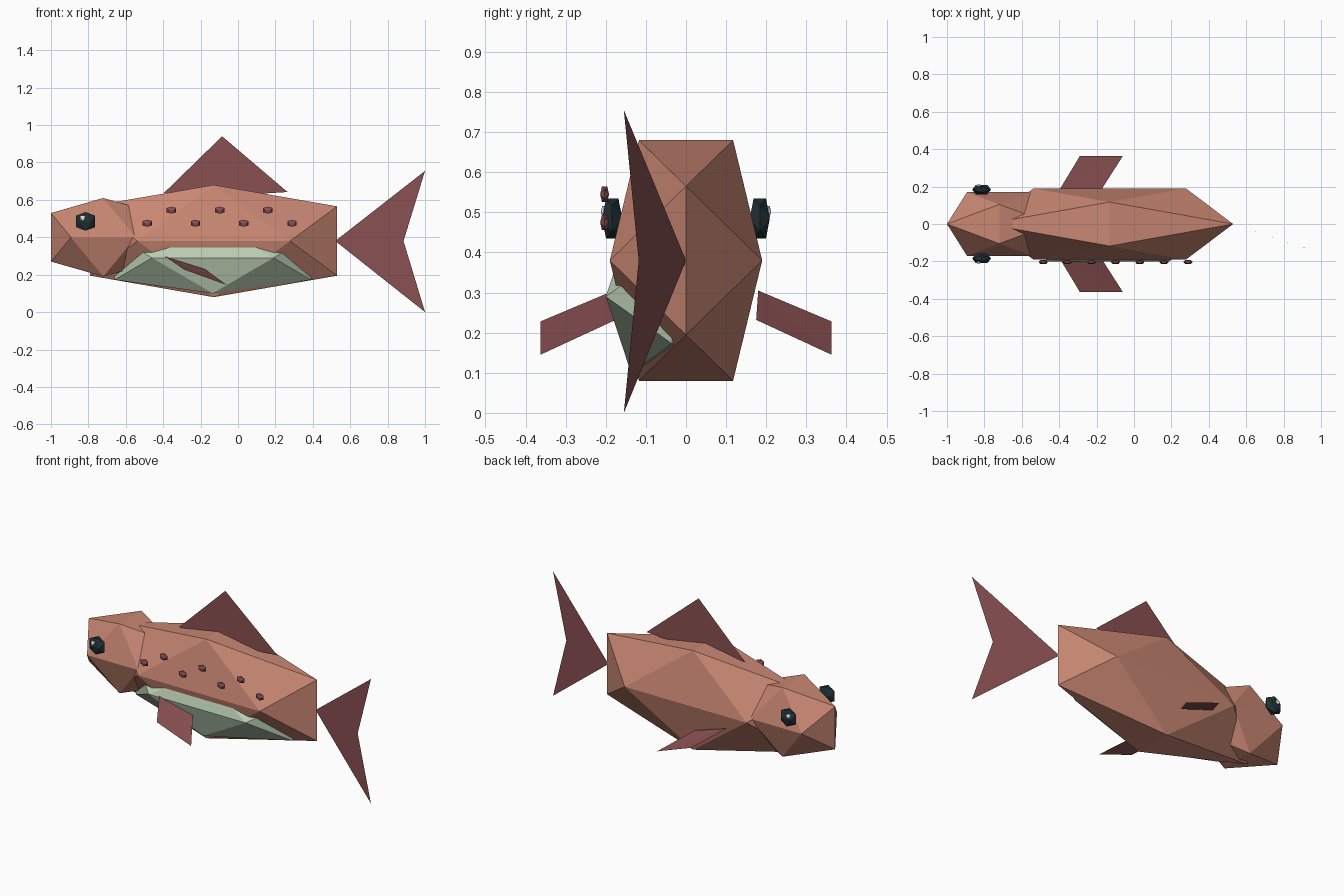
import bpy, bmesh

if "Cube" in bpy.data.objects:
    bpy.data.objects.remove(bpy.data.objects["Cube"])

G = 0.618034  # golden ratio offset of an icosahedron corner


def material(name, rgb):
    m = bpy.data.materials.new(name)
    m.diffuse_color = (*rgb, 1)
    m.use_nodes = True
    m.node_tree.nodes["Principled BSDF"].inputs["Base Color"].default_value = m.diffuse_color
    return m


SKIN = material("skin", (0.58, 0.24, 0.17))
FIN = material("fin", (0.25, 0.08, 0.085))
PALE = material("pale", (0.50, 0.62, 0.46))
DARK = material("dark", (0.015, 0.03, 0.035))
LIGHT = material("light", (0.85, 0.85, 0.8))


def finish(name, bm, mat):
    me = bpy.data.meshes.new(name)
    bm.to_mesh(me)
    bm.free()
    me.materials.append(mat)
    ob = bpy.data.objects.new(name, me)
    bpy.context.collection.objects.link(ob)
    return ob


def gem(name, centre, half, mat):
    """Stretched icosahedron with its long edges along the axes."""
    bm = bmesh.new()
    for s in (-1, 1):
        for t in (-G, G):
            for p in ((s, 0, t), (t, s, 0), (0, t, s)):
                bm.verts.new([c + h * v for c, h, v in zip(centre, half, p)])
    bmesh.ops.convex_hull(bm, input=bm.verts)
    bmesh.ops.recalc_face_normals(bm, faces=bm.faces)
    return finish(name, bm, mat)


def sheet(name, pts, tris, mat):
    """Thin fin made of flat triangles."""
    bm = bmesh.new()
    vs = [bm.verts.new(p) for p in pts]
    for t in tris:
        bm.faces.new([vs[i] for i in t])
    return finish(name, bm, mat)


# Body, head and belly
gem("body", (-0.13, 0, 0.38), (0.66, 0.19, 0.30), SKIN)
gem("head", (-0.72, 0, 0.40), (0.28, 0.17, 0.21), SKIN)
gem("belly", (-0.135, -0.035, 0.29), (0.525, 0.165, 0.19), PALE)

# Tail fin, swung to the front side
sheet("tail_fin", [(0.52, 0, 0.38), (1, -0.155, 0), (0.885, -0.118, 0.38), (1, -0.155, 0.755)],
      [(0, 1, 2), (0, 2, 3)], FIN)

# Dorsal fin
sheet("dorsal_fin", [(-0.395, 0, 0.638), (-0.08, 0, 0.62), (0.265, 0, 0.642), (-0.085, 0, 0.94)],
      [(0, 1, 3), (1, 2, 3)], FIN)

for side, s in (("front", -1), ("back", 1)):
    # Side fins
    sheet("side_fin_" + side,
          [(-0.40, s * 0.18, 0.305), (-0.29, s * 0.363, 0.228),
           (-0.06, s * 0.363, 0.145), (-0.18, s * 0.175, 0.232)],
          [(0, 1, 2), (0, 2, 3)], FIN)
    # Eyes with glints
    gem("eye_" + side, (-0.815, s * 0.184, 0.485), (0.05, 0.025, 0.05), DARK)
    gem("eye_glint_" + side, (-0.83, s * 0.204, 0.502), (0.014, 0.008, 0.014), LIGHT)

# Spots in two staggered rows on the front side
for i in range(7):
    z = 0.545 if i % 2 else 0.475
    gem("spot_%d" % (i + 1), (-0.485 + i * 0.129, -0.203, z), (0.025, 0.011, 0.019), FIN)
